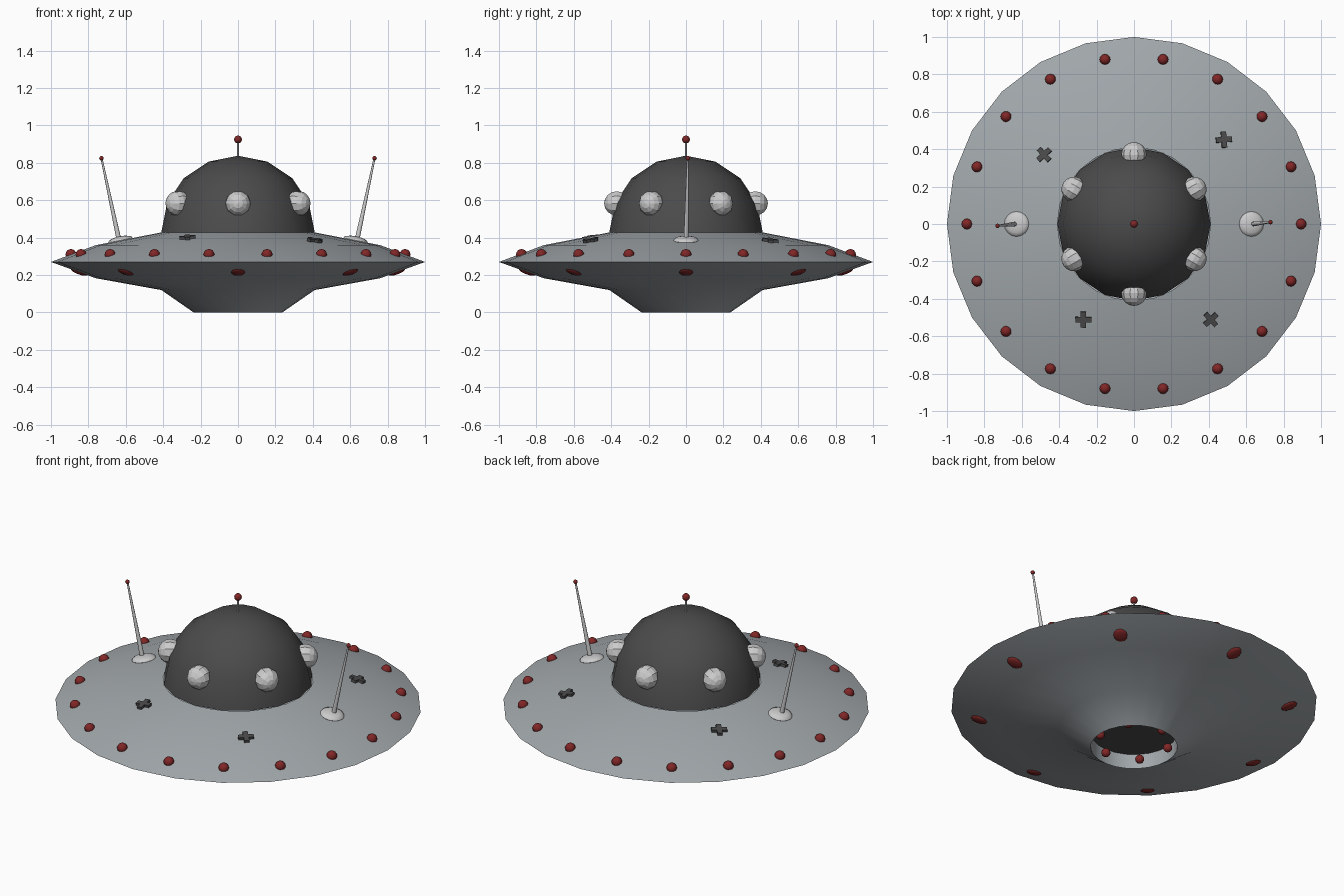
import bpy, bmesh, math
from mathutils import Vector, Matrix

if "Cube" in bpy.data.objects:
    bpy.data.objects.remove(bpy.data.objects["Cube"])


def mat(name, col):
    m = bpy.data.materials.new(name)
    m.diffuse_color = (*col, 1)
    m.use_nodes = True
    m.node_tree.nodes["Principled BSDF"].inputs["Base Color"].default_value = m.diffuse_color
    return m


RED = mat("red", (0.22, 0.02, 0.02))
DARK = mat("dark", (0.07, 0.07, 0.07))
HULL = mat("hull", (0.36, 0.39, 0.41))
TOP = [(1, 0.27), (0.76, 0.36), (0.41, 0.428)]
UNDER = [(1, 0.27), (0.76, 0.183), (0.41, 0.12), (0.237, 0)]


def finish(name, bm, m=None, smooth=30):
    bmesh.ops.recalc_face_normals(bm, faces=bm.faces[:])
    me = bpy.data.meshes.new(name)
    bm.to_mesh(me)
    bm.free()
    ob = bpy.data.objects.new(name, me)
    bpy.context.collection.objects.link(ob)
    if m:
        me.materials.append(m)
    if smooth:
        bpy.ops.object.select_all(action='DESELECT')
        ob.select_set(True)
        bpy.context.view_layer.objects.active = ob
        bpy.ops.object.shade_smooth_by_angle(angle=math.radians(smooth))
    return ob


def lathe(name, prof, n, m=None, smooth=30):
    bm = bmesh.new()
    vs = [bm.verts.new((r, 0, z)) for r, z in prof]
    es = [bm.edges.new(p) for p in zip(vs, vs[1:])]
    bmesh.ops.spin(bm, geom=vs + es, cent=(0, 0, 0), axis=(0, 0, 1),
                   angle=2 * math.pi, steps=n, use_duplicate=False)
    bmesh.ops.remove_doubles(bm, verts=bm.verts[:], dist=1e-4)
    return finish(name, bm, m, smooth)


def ball(name, loc, scale, m=None, rot=Matrix(), u=12, v=8, smooth=40):
    bm = bmesh.new()
    mtx = Matrix.Translation(loc) @ rot @ Matrix.Diagonal((*scale, 1))
    bmesh.ops.create_uvsphere(bm, u_segments=u, v_segments=v, radius=1, matrix=mtx)
    return finish(name, bm, m, smooth)


def rod(name, a, b, r1, r2, m=None):
    a, b = Vector(a), Vector(b)
    rot = (b - a).to_track_quat('Z', 'Y').to_matrix().to_4x4()
    bm = bmesh.new()
    bmesh.ops.create_cone(bm, cap_ends=True, segments=10, radius1=r1, radius2=r2,
                          depth=(b - a).length,
                          matrix=Matrix.Translation((a + b) / 2) @ rot)
    return finish(name, bm, m, 40)


def on_surface(prof, r, ang):
    # position and frame (x outward along the slope) on a lathed profile
    for (r1, z1), (r2, z2) in zip(prof, prof[1:]):
        if r2 <= r <= r1:
            slope = (z1 - z2) / (r1 - r2)
            z = z2 + slope * (r - r2)
            rot = Matrix.Rotation(ang, 4, 'Z') @ Matrix.Rotation(-math.atan(slope), 4, 'Y')
            return Vector((r * math.cos(ang), r * math.sin(ang), z)), rot


# Saucer hull with a shallow recess underneath
lathe("saucer_hull", TOP[::-1] + UNDER[1:] + [(0.235, 0.088)], 24, HULL)
lathe("recess_ceiling", [(0.235, 0.088), (0, 0.088)], 24, DARK, 0)

# Dome, quarter-circle profile
lathe("dome", [(0.41 * math.cos(math.radians(a)), 0.428 + 0.41 * math.sin(math.radians(a)))
               for a in (0, 22.5, 45, 67.5, 90)], 16, DARK)

# Finial on the dome
rod("finial_stem", (0, 0, 0.82), (0, 0, 0.92), 0.005, 0.005)
ball("finial_ball", (0, 0, 0.925), (0.021,) * 3, RED)

# Round bulges on the dome, poles pointing outward
for i in range(6):
    a = math.radians(30 + 60 * i)
    rot = Matrix.Rotation(a, 4, 'Z') @ Matrix.Rotation(math.pi / 2, 4, 'Y')
    ball(f"dome_bulge_{i}", (0.37 * math.cos(a), 0.37 * math.sin(a), 0.583),
         (0.068,) * 3, None, rot, 10, 8, 0)

# Rim lights on top
for i in range(18):
    p, rot = on_surface(TOP, 0.893, math.radians(20 * i))
    ball(f"rim_light_{i}", p, (0.029,) * 3, RED)

# Flat lights below
for i in range(8):
    p, rot = on_surface(UNDER, 0.85, math.radians(45 * i))
    ball(f"under_light_{i}", p, (0.046, 0.038, 0.012), RED, rot)

# Small lights inside the recess
for i in range(6):
    a = math.radians(41 + 60 * i)
    ball(f"recess_light_{i}", (0.197 * math.cos(a), 0.197 * math.sin(a), 0.036),
         (0.025,) * 3, RED)

# Two side antennas
for s, side in ((1, "right"), (-1, "left")):
    p, rot = on_surface(TOP, 0.628, 0 if s > 0 else math.pi)
    ball(f"antenna_base_{side}", p, (0.067, 0.067, 0.022), None, rot, 16, 8)
    tip = (s * 0.73, s * 0.01, 0.825)
    rod(f"antenna_rod_{side}", (s * 0.637, 0, 0.39), tip, 0.013, 0.005)
    ball(f"antenna_tip_{side}", tip, (0.012,) * 3, RED)

# Small raised crosses on the top
for i, (x, y, turn) in enumerate([(0.48, 0.45, 4), (-0.48, 0.37, 42),
                                  (-0.27, -0.51, 0), (0.41, -0.51, 42)]):
    ang = math.atan2(y, x)
    p, rot = on_surface(TOP, math.hypot(x, y), ang)
    rot = rot @ Matrix.Rotation(math.radians(turn) - ang, 4, 'Z')
    w, L = 0.014, 0.043
    pts = [(w, w), (w, L), (-w, L), (-w, w), (-L, w), (-L, -w),
           (-w, -w), (-w, -L), (w, -L), (w, -w), (L, -w), (L, w)]
    bm = bmesh.new()
    f = bm.faces.new([bm.verts.new((a, b, -0.012)) for a, b in pts])
    ext = bmesh.ops.extrude_face_region(bm, geom=[f])
    bmesh.ops.translate(bm, vec=(0, 0, 0.026),
                        verts=[g for g in ext['geom'] if isinstance(g, bmesh.types.BMVert)])
    bm.transform(Matrix.Translation(p) @ rot)
    finish(f"cross_{i}", bm, DARK, 0)
